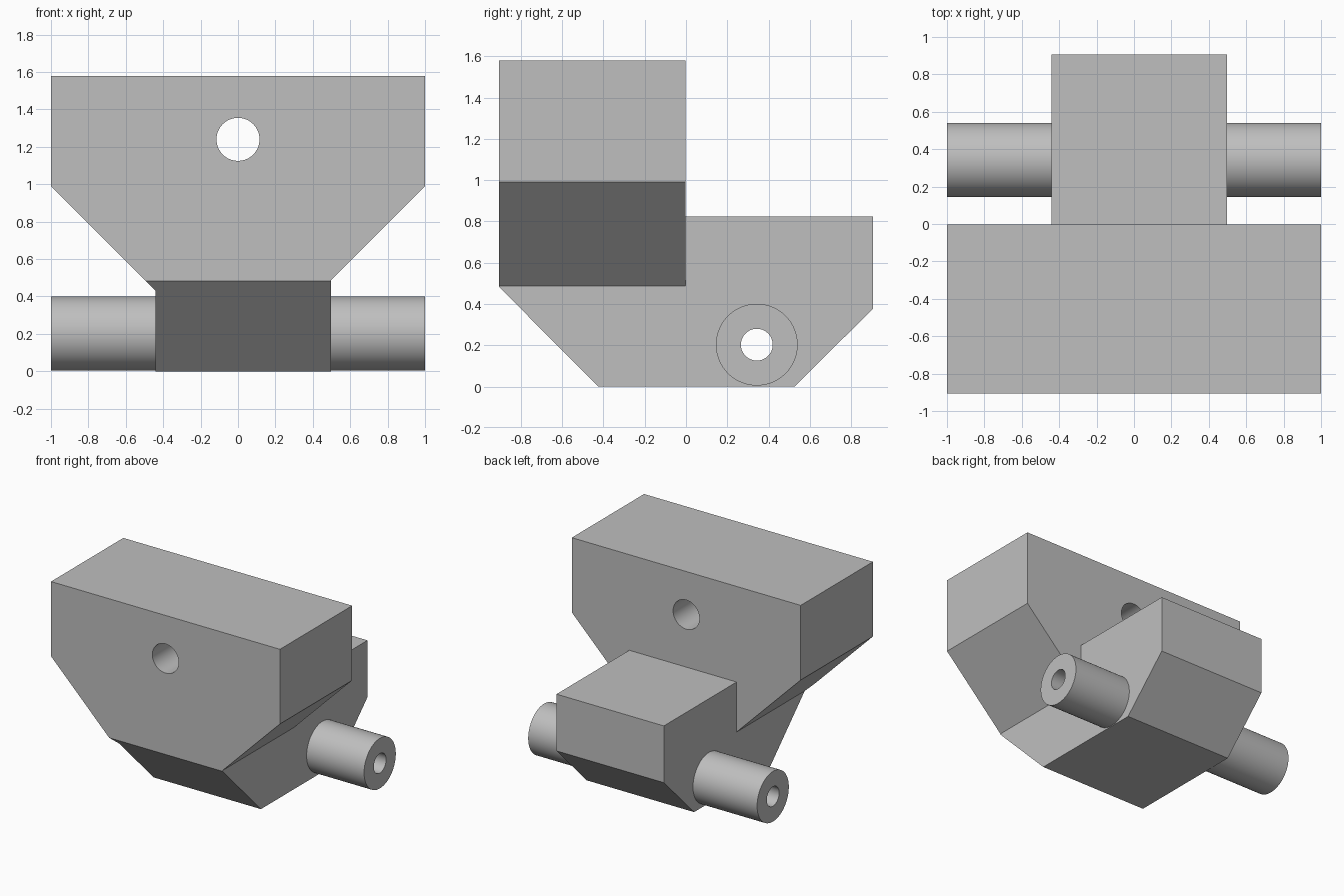
import bpy
import bmesh
import math
from mathutils import Vector

cube = bpy.data.objects.get("Cube")
if cube:
    bpy.data.objects.remove(cube, do_unlink=True)

grey = bpy.data.materials.new("plain grey")
grey.use_nodes = True
colour = (0.52, 0.52, 0.52, 1)
grey.diffuse_color = colour
grey.node_tree.nodes["Principled BSDF"].inputs["Base Color"].default_value = colour


def finish(name, bm):
    bmesh.ops.recalc_face_normals(bm, faces=bm.faces)
    mesh = bpy.data.meshes.new(name)
    bm.to_mesh(mesh)
    bm.free()
    mesh.materials.append(grey)
    obj = bpy.data.objects.new(name, mesh)
    bpy.context.collection.objects.link(obj)
    return obj


def prism(name, profile, axis, start, end):
    """Extrude a closed profile along x (profile is y, z) or y (profile is x, z)."""
    bm = bmesh.new()
    place = (lambda a, b: (start, a, b)) if axis == "X" else (lambda a, b: (a, start, b))
    face = bm.faces.new([bm.verts.new(place(a, b)) for a, b in profile])
    grown = bmesh.ops.extrude_face_region(bm, geom=[face])["geom"]
    step = end - start
    shift = Vector((step, 0, 0)) if axis == "X" else Vector((0, step, 0))
    bmesh.ops.translate(bm, vec=shift, verts=[g for g in grown if isinstance(g, bmesh.types.BMVert)])
    return finish(name, bm)


def rod(name, a, b, radius, axis, start, end):
    """Round rod along x or y, described as a circular prism."""
    sides = 96
    ring = [(a + radius * math.cos(math.tau * i / sides),
             b + radius * math.sin(math.tau * i / sides)) for i in range(sides)]
    return prism(name, ring, axis, start, end)


def combine(target, tool, operation):
    mod = target.modifiers.new(operation.lower(), "BOOLEAN")
    mod.operation = operation
    mod.solver = "EXACT"
    mod.object = tool
    bpy.context.view_layer.objects.active = target
    bpy.ops.object.modifier_apply(modifier=mod.name)
    bpy.data.objects.remove(tool, do_unlink=True)


# Wide upper block with tapered underside
body = prism("bracket_body",
             [(-1, 1.58), (1, 1.58), (1, 0.99), (0.31, 0.3), (-0.31, 0.3), (-1, 0.99)],
             "Y", -1.2, -0.003)

# Narrow lower block with a bevelled rear underside
lower = prism("lower_block",
              [(-1.1, 0), (0.527, 0), (0.905, 0.377), (0.905, 0.825), (-1.1, 0.825)],
              "X", -0.44, 0.498)
combine(body, lower, "UNION")

# Flat front and sloping front underside, cut through both blocks
front_cutter = prism("front_cutter",
                     [(-0.905, 1.8), (-0.905, 0.482), (-0.325, -0.1), (-1.5, -0.1), (-1.5, 1.8)],
                     "X", -1.5, 1.5)
combine(body, front_cutter, "DIFFERENCE")

# Cross pin with its bore, and the hole through the upper block
combine(body, rod("cross_pin", 0.343, 0.203, 0.198, "X", -1, 1), "UNION")
combine(body, rod("pin_bore", 0.343, 0.203, 0.077, "X", -1.2, 1.2), "DIFFERENCE")
combine(body, rod("block_bore", 0, 1.24, 0.115, "Y", -1.2, 0.2), "DIFFERENCE")

# Smooth the round surfaces while keeping the edges sharp
bpy.ops.object.select_all(action="DESELECT")
body.select_set(True)
bpy.context.view_layer.objects.active = body
bpy.ops.object.shade_smooth_by_angle(angle=math.radians(30))
